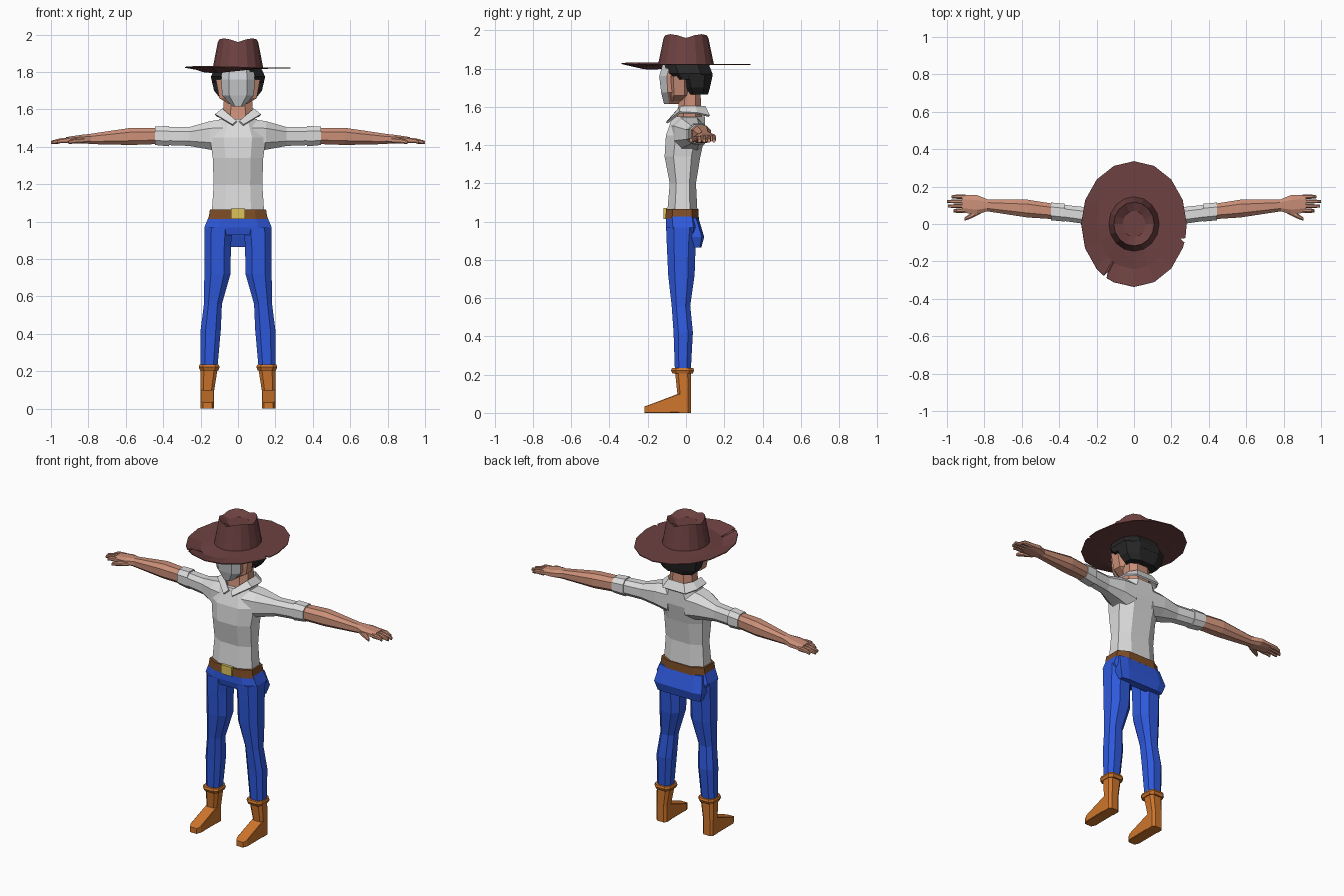
import bpy, bmesh
from math import sin, cos, pi, radians, atan2

cube = bpy.data.objects.get("Cube")
if cube:
    bpy.data.objects.remove(cube, do_unlink=True)


def material(name, r, g, b):
    m = bpy.data.materials.new(name)
    m.use_nodes = True
    m.diffuse_color = (r, g, b, 1)
    m.node_tree.nodes["Principled BSDF"].inputs["Base Color"].default_value = (r, g, b, 1)
    return m


felt = material("maroon_felt", .155, .053, .053)
cotton = material("white_cotton", .72, .72, .72)
pale = material("pale_grey_face", .6, .61, .63)
skin = material("skin", .6, .28, .19)
hair = material("black_hair", .02, .02, .02)
denim = material("blue_denim", .028, .1, .72)
leather = material("tan_leather", .62, .18, .025)
strap = material("brown_strap", .21, .074, .02)
brass = material("brass", .72, .55, .1)


def finish(name, bm, *mats):
    """Turn a bmesh into a flat shaded object."""
    bmesh.ops.remove_doubles(bm, verts=bm.verts, dist=.0001)
    bmesh.ops.recalc_face_normals(bm, faces=bm.faces)
    mesh = bpy.data.meshes.new(name)
    bm.to_mesh(mesh)
    bm.free()
    for m in mats:
        mesh.materials.append(m)
    ob = bpy.data.objects.new(name, mesh)
    bpy.context.scene.collection.objects.link(ob)
    return ob


def skin_rings(bm, rings, closed=True):
    """Bridge successive rings of points with quads."""
    rings = [[bm.verts.new(p) for p in ring] for ring in rings]
    n = len(rings[0])
    for low, high in zip(rings, rings[1:]):
        for i in range(n if closed else n - 1):
            j = (i + 1) % n
            bm.faces.new((low[i], low[j], high[j], high[i]))
    return rings


def loft(name, mats, rows, axis="z", k=.5, side=1):
    """Chamfered box sections along an axis; a row is (position, a0, a1, b0, b1)."""
    corners = [(1, -k), (1, k), (k, 1), (-k, 1), (-1, k), (-1, -k), (-k, -1), (k, -1)]
    rings = []
    for t, a0, a1, b0, b1 in rows:
        ring = []
        for u, v in corners:
            a = (a0 + a1 + u * (a1 - a0)) / 2
            b = (b0 + b1 + v * (b1 - b0)) / 2
            x, y, z = {"z": (a, b, t), "x": (t, a, b), "y": (a, t, b)}[axis]
            ring.append((x * side, y, z))
        rings.append(ring)
    bm = bmesh.new()
    rings = skin_rings(bm, rings)
    bm.faces.new(rings[0])
    bm.faces.new(rings[-1])
    return finish(name, bm, *mats)


def body(name, mats, rows, k=.5):
    """Upright loft symmetric in x; a row is (height, half_width, front, back)."""
    return loft(name, mats, [(z, -w, w, f, b) for z, w, f, b in rows], k=k)


# Shirt, belt and hips
body("shirt", [cotton], [(1.05, .14, -.098, .06), (1.2, .13, -.085, .052), (1.34, .135, -.112, .075),
                         (1.45, .15, -.105, .1), (1.55, .1, -.07, .1)])
body("belt", [strap], [(1.015, .158, -.107, .067), (1.065, .15, -.105, .065)], k=.6)
loft("buckle", [brass], [(-.117, -.037, .037, 1.013, 1.07), (-.1, -.037, .037, 1.013, 1.07)], "y", k=1)
body("hips", [denim], [(.93, .16, -.095, .07), (.97, .18, -.105, .075), (1.03, .155, -.104, .064)], k=.6)
body("seat", [denim], [(.865, .15, .03, .08), (.92, .168, .01, .095), (1.02, .15, -.02, .065)], k=.7)

# Collar, open at the front
inner = [(.008, -.085, 1.54), (.085, -.03, 1.605), (.085, .05, 1.605), (.055, .1, 1.605)]
outer = [(.03, -.105, 1.52), (.122, -.035, 1.575), (.122, .06, 1.57), (.08, .125, 1.555)]
bm = bmesh.new()
skin_rings(bm, [e + [(-x, y, z) for x, y, z in reversed(e)] for e in (inner, outer)], closed=False)
collar = finish("collar", bm, cotton)
collar.modifiers.new("thickness", "SOLIDIFY").thickness = .012

# Head, with the front facets coloured as the face
head = body("head", [skin, pale], [(1.615, .028, -.115, 0), (1.675, .085, -.13, .02),
                                   (1.76, .09, -.14, .04), (1.83, .08, -.12, .05)], k=.55)
for p in head.data.polygons:
    if p.normal.y < -.35 and p.normal.z > -.8:
        p.material_index = 1
body("jaw", [skin], [(1.63, .05, -.09, 0), (1.66, .1, -.09, .02), (1.76, .118, -.095, .02)])
body("neck", [skin], [(1.52, .08, -.05, .085), (1.68, .075, -.03, .075)])
body("hair_top", [hair], [(1.742, .135, -.07, .135), (1.775, .145, -.1, .138), (1.83, .12, -.115, .115)])
body("hair_back", [hair], [(1.665, .1, .01, .115), (1.7, .128, -.005, .125), (1.77, .144, -.03, .14)])

# Hat brim with a front dip and two small tears
tears = [radians(237), radians(-15)]
angles = [(i * pi / 8, 1) for i in range(16)]
for t in tears:
    angles += [(t - .035, 1), (t, .91), (t + .035, 1)]
angles.sort(key=lambda a: a[0] % (2 * pi))
rings = []
for radius, drop in ((.4, 0), (.72, .024), (1, -.008)):
    ring = []
    for a, cut in angles:
        r = radius * (cut if radius == 1 else 1)
        dip = max(0, cos(a - radians(228))) ** 2
        ring.append((.282 * r * cos(a), .336 * r * sin(a), 1.824 - drop * dip))
    rings.append(ring)
bm = bmesh.new()
skin_rings(bm, rings)
brim = finish("hat_brim", bm, felt)
brim.modifiers.new("thickness", "SOLIDIFY").thickness = .005

# Hat crown with a wavy rim and a sunken top
rings = []
for rx, ry, z, wave in ((.135, .146, 1.822, 0), (.108, .117, 1.96, .02), (.06, .07, 1.945, 0)):
    ring = []
    for i in range(16):
        a = i * pi / 8
        ring.append((rx * cos(a), ry * sin(a), z + wave * abs(sin(2 * a))))
    rings.append(ring)
bm = bmesh.new()
rings = skin_rings(bm, rings)
bm.faces.new(rings[0])
bm.faces.new(rings[-1])
finish("hat_crown", bm, felt)

for label, s in (("left", 1), ("right", -1)):
    # Arm: sleeve, turned cuff, forearm
    loft(label + "_sleeve", [cotton], [(.06, -.08, .1, 1.36, 1.55), (.15, -.06, .1, 1.385, 1.537),
                                       (.26, 0, .09, 1.405, 1.506), (.4, .02, .105, 1.41, 1.505)], "x", side=s)
    loft(label + "_cuff", [cotton], [(.37, .013, .108, 1.403, 1.512), (.445, .02, .115, 1.41, 1.508)], "x", side=s)
    loft(label + "_forearm", [skin], [(.43, .026, .108, 1.415, 1.502), (.57, .035, .13, 1.41, 1.502),
                                      (.8, .07, .13, 1.415, 1.468)], "x", side=s)
    # Hand: palm, four fingers, thumb
    loft(label + "_palm", [skin], [(.78, .07, .13, 1.417, 1.47), (.84, .05, .155, 1.418, 1.464),
                                   (.92, .062, .155, 1.42, 1.452)], "x", side=s)
    for i, tip in enumerate((.965, .995, 1, .975)):
        y = .06 + i * .025
        loft(f"{label}_finger_{i + 1}", [skin], [(.9, y, y + .022, 1.42, 1.45), (.95, y, y + .022, 1.42, 1.446),
                                                 (tip, y + .003, y + .018, 1.414, 1.432)], "x", side=s)
    loft(label + "_thumb", [skin], [(.82, .055, .09, 1.42, 1.45), (.87, .03, .06, 1.418, 1.445),
                                    (.905, .018, .035, 1.415, 1.435)], "x", side=s)
    # Trouser leg
    loft(label + "_trouser_leg", [denim], [(.22, .11, .2, -.058, .025), (.42, .092, .2, -.065, .036),
                                           (.56, .086, .182, -.075, .022), (.72, .04, .18, -.093, .045),
                                           (.87, .038, .18, -.1, .05), (.97, .03, .18, -.104, .06)], side=s)
    # Boot: top band, shaft, foot
    loft(label + "_boot_band", [leather], [(.205, .105, .203, -.07, .035), (.222, .098, .21, -.078, .042),
                                           (.235, .103, .206, -.073, .038)], k=.6, side=s)
    loft(label + "_boot_shaft", [leather], [(0, .127, .2, -.045, .025), (.1, .127, .2, -.045, .025),
                                            (.22, .108, .2, -.058, .025)], k=.6, side=s)
    loft(label + "_foot", [leather], [(.01, .127, .2, 0, .11), (-.04, .127, .2, 0, .1),
                                      (-.19, .127, .2, 0, .043), (-.217, .14, .187, 0, .034)], "y", k=.92, side=s)
